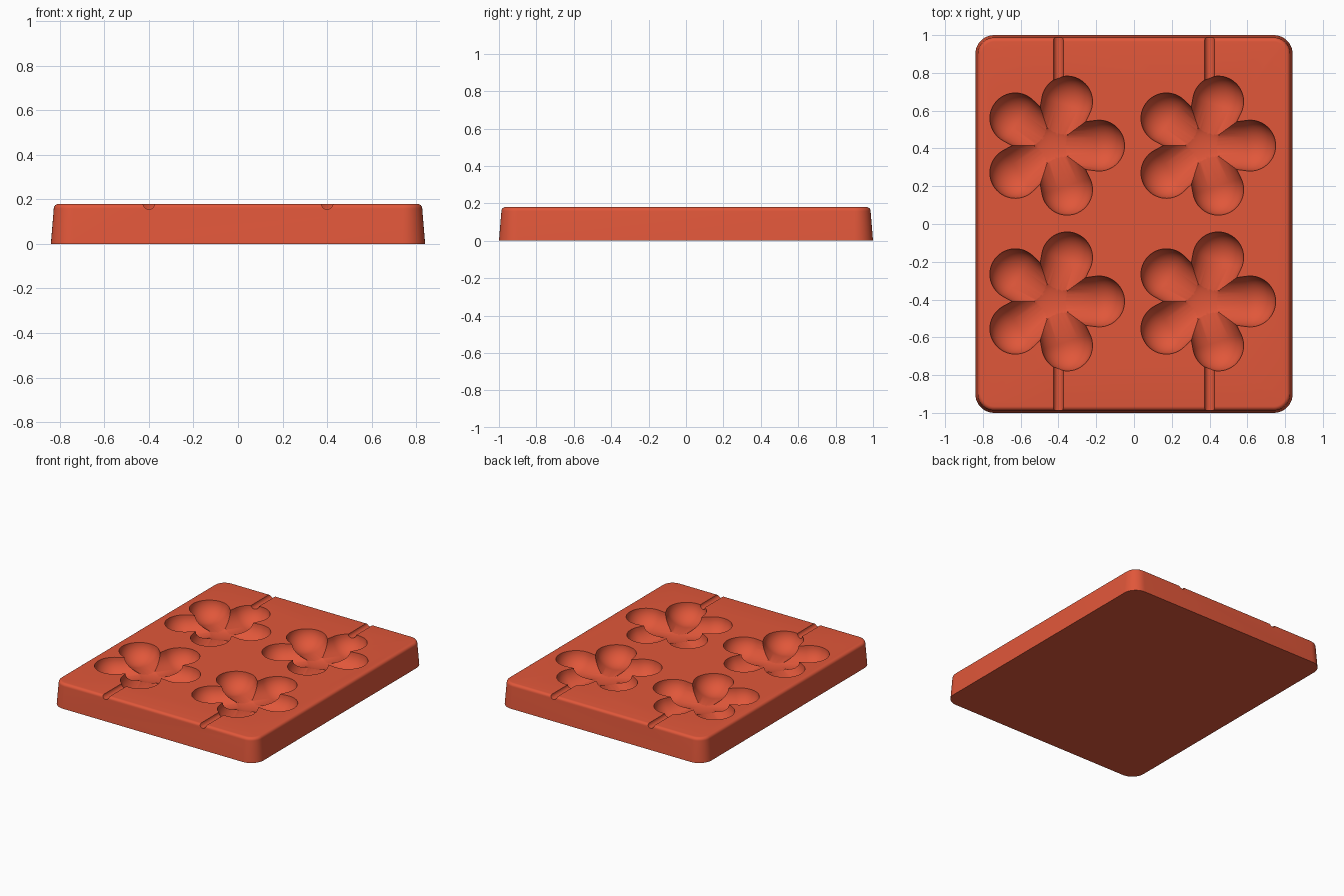
import bpy, bmesh
from math import pi, sin, cos, acos, radians
from mathutils import Matrix

cube = bpy.data.objects.get("Cube")
if cube:
    bpy.data.objects.remove(cube, do_unlink=True)

TOP = 0.18

mat = bpy.data.materials.new("coral red silicone")
mat.use_nodes = True
color = (0.75, 0.095, 0.042, 1)
mat.diffuse_color = color
mat.node_tree.nodes["Principled BSDF"].inputs["Base Color"].default_value = color


def to_object(bm, name):
    bmesh.ops.recalc_face_normals(bm, faces=bm.faces)
    mesh = bpy.data.meshes.new(name)
    bm.to_mesh(mesh)
    bm.free()
    mesh.materials.append(mat)
    obj = bpy.data.objects.new(name, mesh)
    bpy.context.scene.collection.objects.link(obj)
    return obj


def bridge(bm, low, high):
    for i in range(len(low)):
        j = (i + 1) % len(low)
        bm.faces.new((low[i], low[j], high[j], high[i]))


# Tray: rounded rectangle layers, drafted walls and a rounded top rim
def rounded_rect(half_x, half_y, radius, steps=10):
    points = []
    for quarter, (sx, sy) in enumerate([(1, 1), (-1, 1), (-1, -1), (1, -1)]):
        for i in range(steps + 1):
            a = (quarter + i / steps) * pi / 2
            points.append((sx * (half_x - radius) + radius * cos(a),
                           sy * (half_y - radius) + radius * sin(a)))
    return points


bm = bmesh.new()
RIM = 0.022
layers = [(0, 0)]
for i in range(7):
    a = i / 6 * pi / 2
    layers.append((0.013 + RIM * (1 - cos(a)), TOP - RIM + RIM * sin(a)))
rings = [[bm.verts.new((x, y, z)) for x, y in
          rounded_rect(0.84 - inset, 1 - inset, 0.1 - inset)] for inset, z in layers]
for low, high in zip(rings, rings[1:]):
    bridge(bm, low, high)
bm.faces.new(rings[0])
bm.faces.new(rings[-1])
tray = to_object(bm, "mold_tray")
bpy.context.view_layer.objects.active = tray
tray.select_set(True)


def carve(bm, name):
    cutter = to_object(bm, name)
    cut = tray.modifiers.new(name, "BOOLEAN")
    cut.operation = "DIFFERENCE"
    cut.solver = "MANIFOLD"
    cut.object = cutter
    bpy.ops.object.modifier_apply(modifier=cut.name)
    bpy.data.objects.remove(cutter, do_unlink=True)


# Petal: a round-tipped cone turned about its own length
def petal(x, y, angle, segments=36, steps=14):
    inner, outer, reach = 0.1, 0.135, 0.245
    tangent = acos((inner - outer) / reach)
    profile = [(reach + outer * cos(tangent * i / steps),
                outer * sin(tangent * i / steps)) for i in range(1, steps + 1)]
    profile.append((-0.02, inner))
    bm = bmesh.new()
    rings = [[bm.verts.new((px, r * cos(2 * pi * k / segments), r * sin(2 * pi * k / segments)))
              for k in range(segments)] for px, r in profile]
    for low, high in zip(rings, rings[1:]):
        bridge(bm, low, high)
    tip = bm.verts.new((reach + outer, 0, 0))
    for k in range(segments):
        bm.faces.new((tip, rings[0][k], rings[0][(k + 1) % segments]))
    bm.faces.new(rings[-1])
    bm.transform(Matrix.Translation((x, y, TOP + 0.001)) @ Matrix.Rotation(angle, 4, "Z")
                 @ Matrix.Diagonal((1, 1, 0.88, 1)))
    carve(bm, "petal_cavity")


# Flower cavities: five petals around a shallow centre dish
for x in (-0.43, 0.37):
    for y in (-0.41, 0.415):
        for k in range(5):
            petal(x, y, radians(72 * k))
        bm = bmesh.new()
        bmesh.ops.create_uvsphere(bm, u_segments=40, v_segments=20, radius=0.1,
                                  matrix=Matrix.Translation((x, y, TOP - 0.08))
                                  @ Matrix.Diagonal((1, 1, 0.25, 1)))
        carve(bm, "centre_dish")

# Stick grooves: half-round channels from the short edges to the flowers
for x in (-0.4, 0.4):
    for side in (-1, 1):
        bm = bmesh.new()
        bmesh.ops.create_cone(bm, cap_ends=True, segments=24, radius1=0.026,
                              radius2=0.026, depth=0.45,
                              matrix=Matrix.Translation((x, side * 0.87, TOP + 0.001))
                              @ Matrix.Rotation(pi / 2, 4, "X"))
        carve(bm, "stick_groove")

bpy.ops.object.shade_smooth_by_angle(angle=radians(30))
